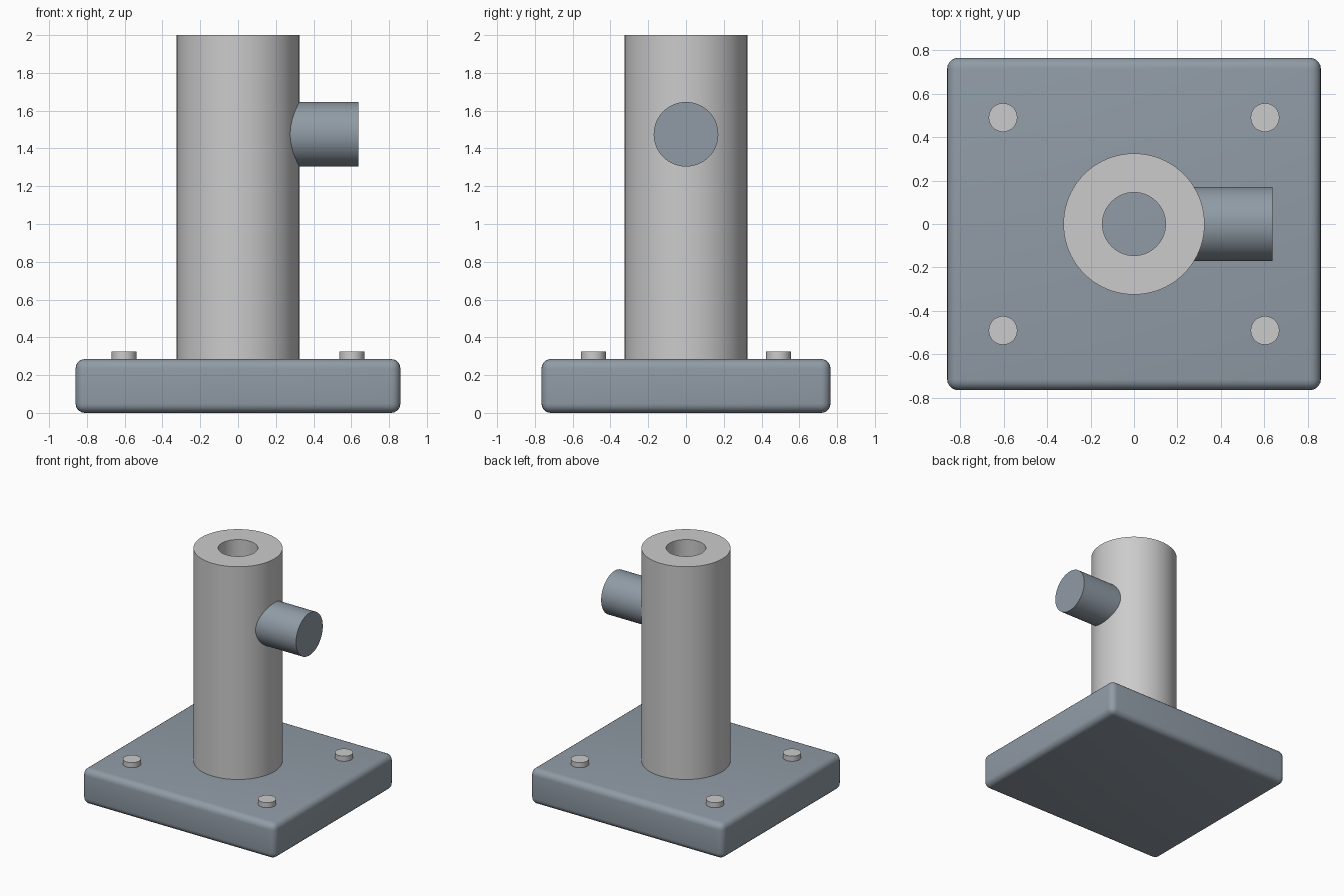
import bpy
import bmesh
from math import pi, tau, radians
from mathutils import Vector

if "Cube" in bpy.data.objects:
    bpy.data.objects.remove(bpy.data.objects["Cube"], do_unlink=True)

BASE_TOP = 0.285
SINK = 0.005

slate = bpy.data.materials.new("slate_paint")
slate.use_nodes = True
slate.diffuse_color = (0.28, 0.33, 0.38, 1)
slate.node_tree.nodes["Principled BSDF"].inputs["Base Color"].default_value = slate.diffuse_color


def finish(obj, name, material=None):
    """Name the part, colour it and smooth its curved faces."""
    obj.name = obj.data.name = name
    if material:
        obj.data.materials.append(material)
    bpy.ops.object.select_all(action="DESELECT")
    obj.select_set(True)
    bpy.context.view_layer.objects.active = obj
    bpy.ops.object.shade_smooth_by_angle(angle=radians(35))
    return obj


def cylinder(name, radius, length, center, rotation=(0, 0, 0), material=None):
    bpy.ops.mesh.primitive_cylinder_add(
        vertices=64, radius=radius, depth=length, location=center, rotation=rotation)
    return finish(bpy.context.object, name, material)


def tube(name, outer, inner, bottom, top):
    """Revolve a rectangular wall section around z."""
    bm = bmesh.new()
    section = [(inner, bottom), (outer, bottom), (outer, top), (inner, top)]
    verts = [bm.verts.new((r, 0, z)) for r, z in section]
    edges = [bm.edges.new((verts[i - 1], verts[i])) for i in range(len(verts))]
    bmesh.ops.spin(bm, geom=verts + edges, cent=Vector(), axis=(0, 0, 1),
                   angle=tau, steps=96, use_merge=True)
    bmesh.ops.remove_doubles(bm, verts=bm.verts, dist=0.0001)
    bmesh.ops.recalc_face_normals(bm, faces=bm.faces)
    mesh = bpy.data.meshes.new(name)
    bm.to_mesh(mesh)
    bm.free()
    obj = bpy.data.objects.new(name, mesh)
    bpy.context.collection.objects.link(obj)
    return finish(obj, name)


# Rounded base plate
bpy.ops.mesh.primitive_cube_add(size=1, location=(0, 0, BASE_TOP / 2))
plate = bpy.context.object
plate.scale = (1.72, 1.53, BASE_TOP)
bpy.ops.object.transform_apply(location=False, rotation=False, scale=True)
bevel = plate.modifiers.new("rounded_edges", "BEVEL")
bevel.width = 0.05
bevel.segments = 5
bpy.ops.object.modifier_apply(modifier=bevel.name)
finish(plate, "base_plate", slate)

# Hollow upright column
tube("column", 0.325, 0.145, BASE_TOP - SINK, 2)

# Side stub, ending inside the column wall
start, end = 0.21, 0.637
cylinder("side_stub", 0.171, end - start, ((start + end) / 2, 0, 1.475),
         (0, pi / 2, 0), slate)

# Bolt heads at the four corners
bolt_top = 0.326
bolt_bottom = BASE_TOP - SINK
for x_side, x in (("right", -0.603), ("left", 0.603)):
    for y_side, y in (("front", -0.49), ("back", 0.49)):
        cylinder(f"bolt_{y_side}_{x_side}", 0.066, bolt_top - bolt_bottom,
                 (x, y, (bolt_top + bolt_bottom) / 2))
